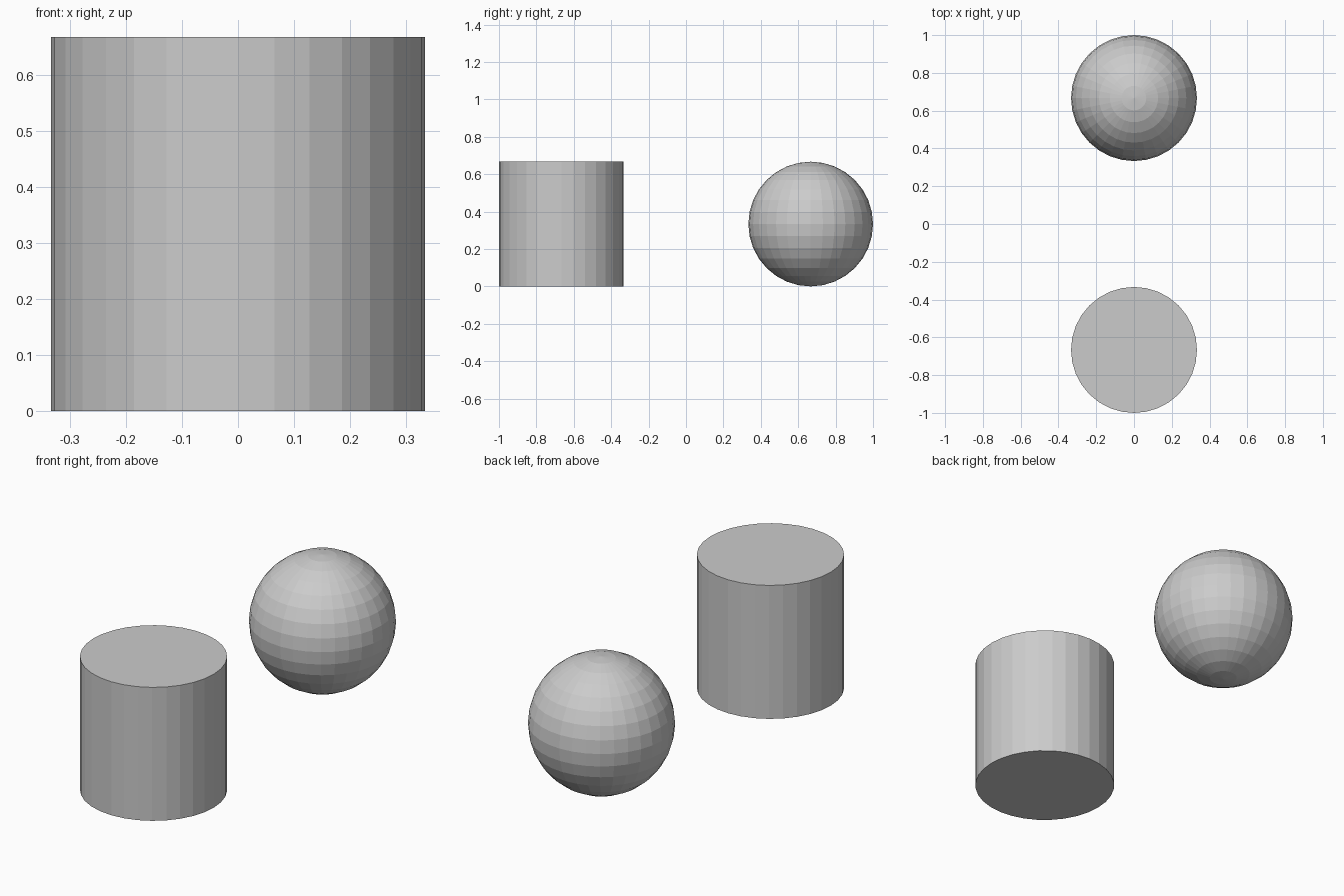
import bpy

if "Cube" in bpy.data.objects:
    bpy.data.objects.remove(bpy.data.objects["Cube"])

R = 1 / 3        # shared radius
OFFSET = 2 / 3   # distance of each solid from the centre along y

# Upright flat-shaded cylinder at the front
bpy.ops.mesh.primitive_cylinder_add(vertices=32, radius=R, depth=2 * R,
                                    location=(0, -OFFSET, R))
bpy.context.object.name = "cylinder"

# Faceted ball at the back
bpy.ops.mesh.primitive_uv_sphere_add(segments=32, ring_count=16, radius=R,
                                     location=(0, OFFSET, R))
bpy.context.object.name = "ball"
bpy.ops.object.shade_flat()
